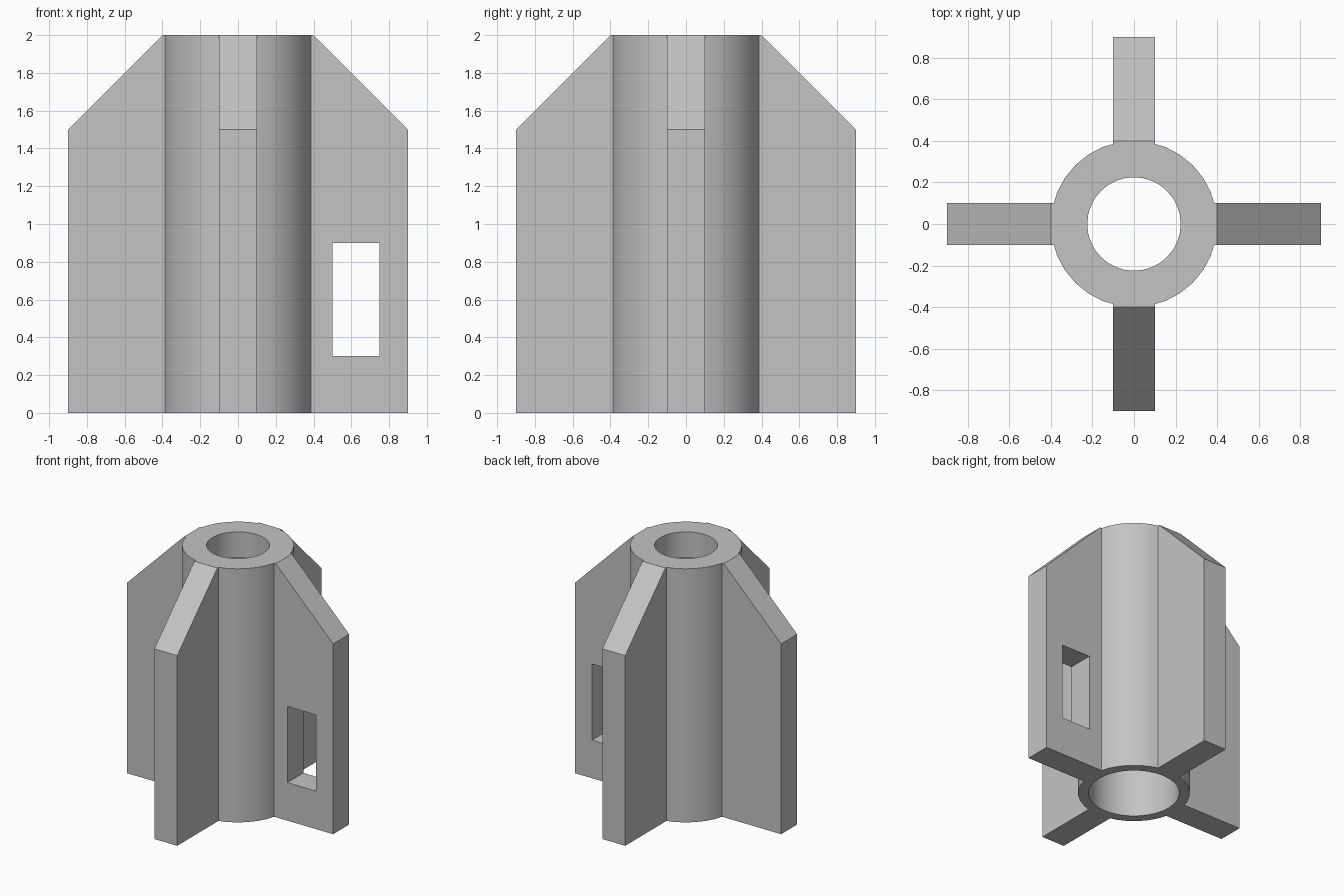
import bpy
import bmesh
from math import radians, pi, cos, sin
from mathutils import Matrix

cube = bpy.data.objects.get("Cube")
if cube:
    bpy.data.objects.remove(cube, do_unlink=True)

HEIGHT, HUB_R, BORE_R, SOCKET_R = 2.0, 0.4, 0.225, 0.325
SOCKET_TOP = 1.8
REACH, SHOULDER, THICK = 0.9, 1.5, 0.2
SEGMENTS = 32

grey = bpy.data.materials.new("plain grey")
grey.use_nodes = True
grey.diffuse_color = (0.55, 0.55, 0.55, 1)
grey.node_tree.nodes["Principled BSDF"].inputs["Base Color"].default_value = (0.55, 0.55, 0.55, 1)


def make_object(name, bm):
    bmesh.ops.recalc_face_normals(bm, faces=bm.faces)
    mesh = bpy.data.meshes.new(name)
    bm.to_mesh(mesh)
    bm.free()
    mesh.materials.append(grey)
    obj = bpy.data.objects.new(name, mesh)
    bpy.context.collection.objects.link(obj)
    return obj


def lathe(name, profile):
    """Spin a closed (radius, z) outline round the z axis."""
    bm = bmesh.new()
    rings = [[bm.verts.new((r * cos(a), r * sin(a), z)) for r, z in profile]
             for a in (2 * pi * i / SEGMENTS for i in range(SEGMENTS))]
    n = len(profile)
    for i, ring in enumerate(rings):
        after = rings[(i + 1) % SEGMENTS]
        for j in range(n):
            k = (j + 1) % n
            bm.faces.new((ring[j], after[j], after[k], ring[k]))
    return make_object(name, bm)


def slab(name, outline, thickness, turn=0.0):
    """Extrude an (x, z) outline evenly about y = 0, then turn it about z."""
    bm = bmesh.new()
    face = bm.faces.new([bm.verts.new((x, -thickness / 2, z)) for x, z in outline])
    made = bmesh.ops.extrude_face_region(bm, geom=[face])["geom"]
    verts = [v for v in made if isinstance(v, bmesh.types.BMVert)]
    bmesh.ops.translate(bm, verts=verts, vec=(0, thickness, 0))
    bmesh.ops.transform(bm, matrix=Matrix.Rotation(turn, 4, "Z"), verts=bm.verts)
    return make_object(name, bm)


def combine(target, tool, operation):
    """Apply a boolean and discard the tool."""
    mod = target.modifiers.new(operation.title(), "BOOLEAN")
    mod.operation, mod.solver, mod.object = operation, "EXACT", tool
    bpy.context.view_layer.objects.active = target
    bpy.ops.object.modifier_apply(modifier=mod.name)
    bpy.data.objects.remove(tool, do_unlink=True)


# Hollow hub: narrow bore at the top, wide socket below
body = lathe("finned_hub", [
    (HUB_R, 0), (HUB_R, HEIGHT), (BORE_R, HEIGHT),
    (BORE_R, SOCKET_TOP), (SOCKET_R, SOCKET_TOP), (SOCKET_R, 0)])

# Four fins with sloping shoulders; the left one has a window
root = (HUB_R + SOCKET_R) / 2
fin_outline = [(root, 0), (REACH, 0), (REACH, SHOULDER), (HUB_R, HEIGHT), (root, HEIGHT)]
for i, side in enumerate(("left", "back", "right", "front")):
    fin = slab(side + "_fin", fin_outline, THICK, i * pi / 2)
    if side == "left":
        window = slab("window_cutter", [(0.5, 0.3), (0.75, 0.3), (0.75, 0.9), (0.5, 0.9)], 2 * THICK)
        combine(fin, window, "DIFFERENCE")
    combine(body, fin, "UNION")

# Smooth the round walls, keep the corners sharp
bpy.ops.object.select_all(action="DESELECT")
body.select_set(True)
bpy.context.view_layer.objects.active = body
bpy.ops.object.shade_smooth_by_angle(angle=radians(30))
